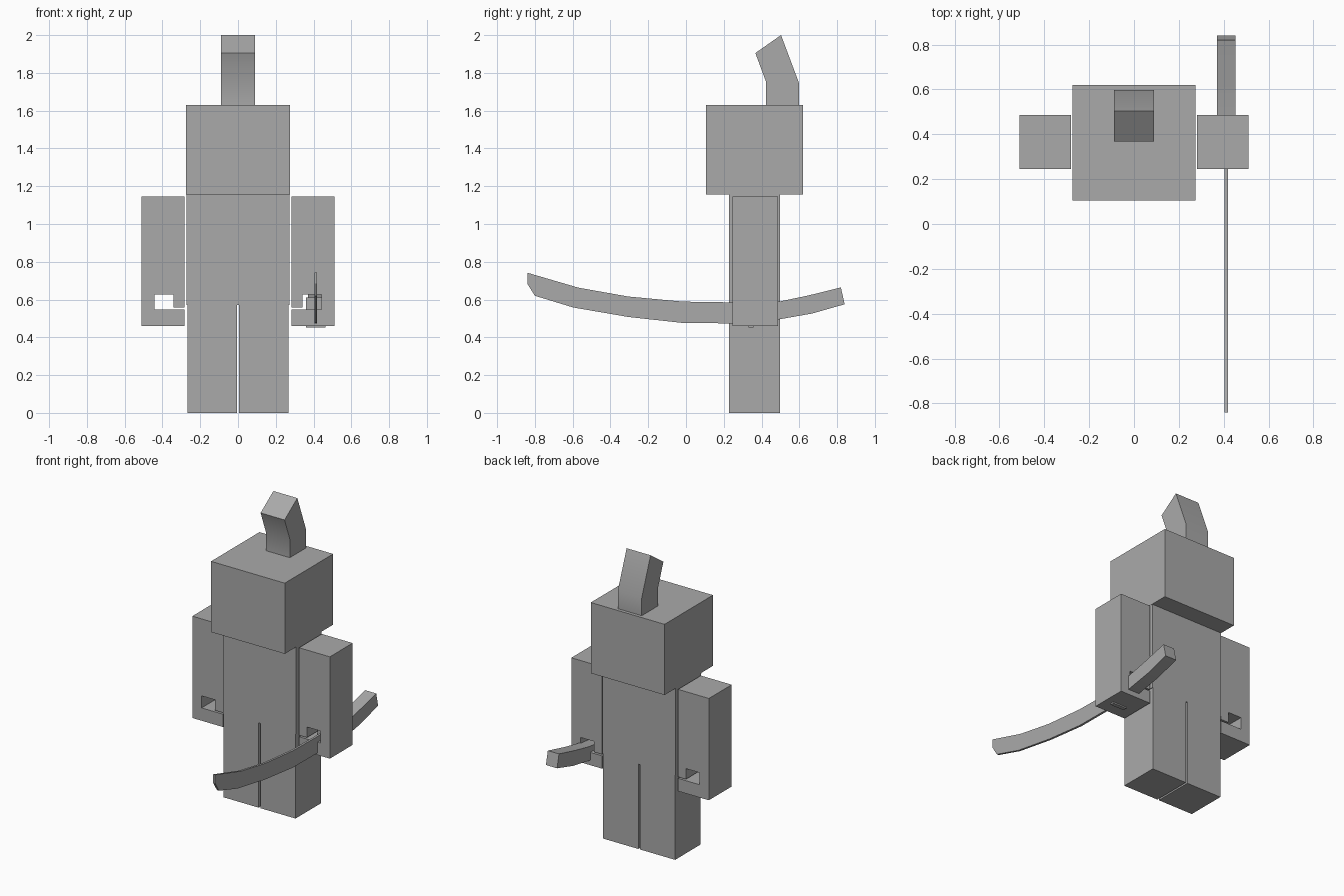
import bpy, bmesh, math

if "Cube" in bpy.data.objects:
    bpy.data.objects.remove(bpy.data.objects["Cube"])

grey = bpy.data.materials.new("plain grey")
grey.diffuse_color = (0.4, 0.4, 0.4, 1)
grey.use_nodes = True
grey.node_tree.nodes["Principled BSDF"].inputs["Base Color"].default_value = grey.diffuse_color


def prism(name, profile, lo, hi, axis):
    """Extrude a closed 2D profile along 'x' (profile is y,z) or 'y' (profile is x,z)."""
    def place(a, b, d):
        return (d, a, b) if axis == 'x' else (a, d, b)
    bm = bmesh.new()
    near = [bm.verts.new(place(a, b, lo)) for a, b in profile]
    far = [bm.verts.new(place(a, b, hi)) for a, b in profile]
    bm.faces.new(near)
    bm.faces.new(far[::-1])
    n = len(profile)
    for i in range(n):
        j = (i + 1) % n
        bm.faces.new((near[j], near[i], far[i], far[j]))
    bmesh.ops.recalc_face_normals(bm, faces=bm.faces)
    mesh = bpy.data.meshes.new(name)
    bm.to_mesh(mesh)
    bm.free()
    mesh.materials.append(grey)
    ob = bpy.data.objects.new(name, mesh)
    bpy.context.collection.objects.link(ob)
    return ob


def box(name, x0, x1, y0, y1, z0, z1):
    return prism(name, [(x0, z0), (x1, z0), (x1, z1), (x0, z1)], y0, y1, 'y')


def smooth(ob):
    bpy.ops.object.select_all(action='DESELECT')
    bpy.context.view_layer.objects.active = ob
    ob.select_set(True)
    bpy.ops.object.shade_smooth_by_angle(angle=math.radians(30))


# Head and torso
box("head", -0.274, 0.274, 0.105, 0.619, 1.155, 1.63)
box("torso", -0.272, 0.272, 0.228, 0.498, 0.57, 1.155)

# Bent tuft on top of the head
smooth(prism("hair_tuft", [(0.423, 1.63), (0.423, 1.755), (0.367, 1.905), (0.503, 2.0),
                           (0.597, 1.75), (0.597, 1.63)], -0.089, 0.089, 'x'))

# Arms with a hooked gripping hand, and legs, on both sides
arm = [(0.511, 1.145), (0.282, 1.145), (0.282, 0.557), (0.341, 0.557), (0.341, 0.628),
       (0.442, 0.628), (0.442, 0.547), (0.282, 0.547), (0.282, 0.461), (0.511, 0.461)]
for side, s in (("left", -1), ("right", 1)):
    prism(side + "_arm", [(s * x, z) for x, z in arm], 0.245, 0.487, 'y')
    x0, x1 = sorted((s * 0.006, s * 0.268))
    box(side + "_leg", x0, x1, 0.228, 0.498, 0, 0.57)

# Curved sword: thin blade, guard inside the hand, thicker grip behind
smooth(prism("sword_blade", [(0.345, 0.478), (0.243, 0.474), (-0.016, 0.476), (-0.306, 0.508),
                             (-0.597, 0.558), (-0.80, 0.62), (-0.84, 0.684), (-0.84, 0.742),
                             (-0.57, 0.663), (-0.306, 0.616), (-0.016, 0.589),
                             (0.243, 0.585), (0.345, 0.588)], 0.404, 0.419, 'x'))
box("sword_guard", 0.36, 0.463, 0.33, 0.357, 0.452, 0.612)
smooth(prism("sword_grip", [(0.35, 0.482), (0.497, 0.496), (0.668, 0.526), (0.84, 0.575),
                            (0.82, 0.664), (0.645, 0.621), (0.497, 0.59), (0.35, 0.575)],
             0.37, 0.453, 'x'))
